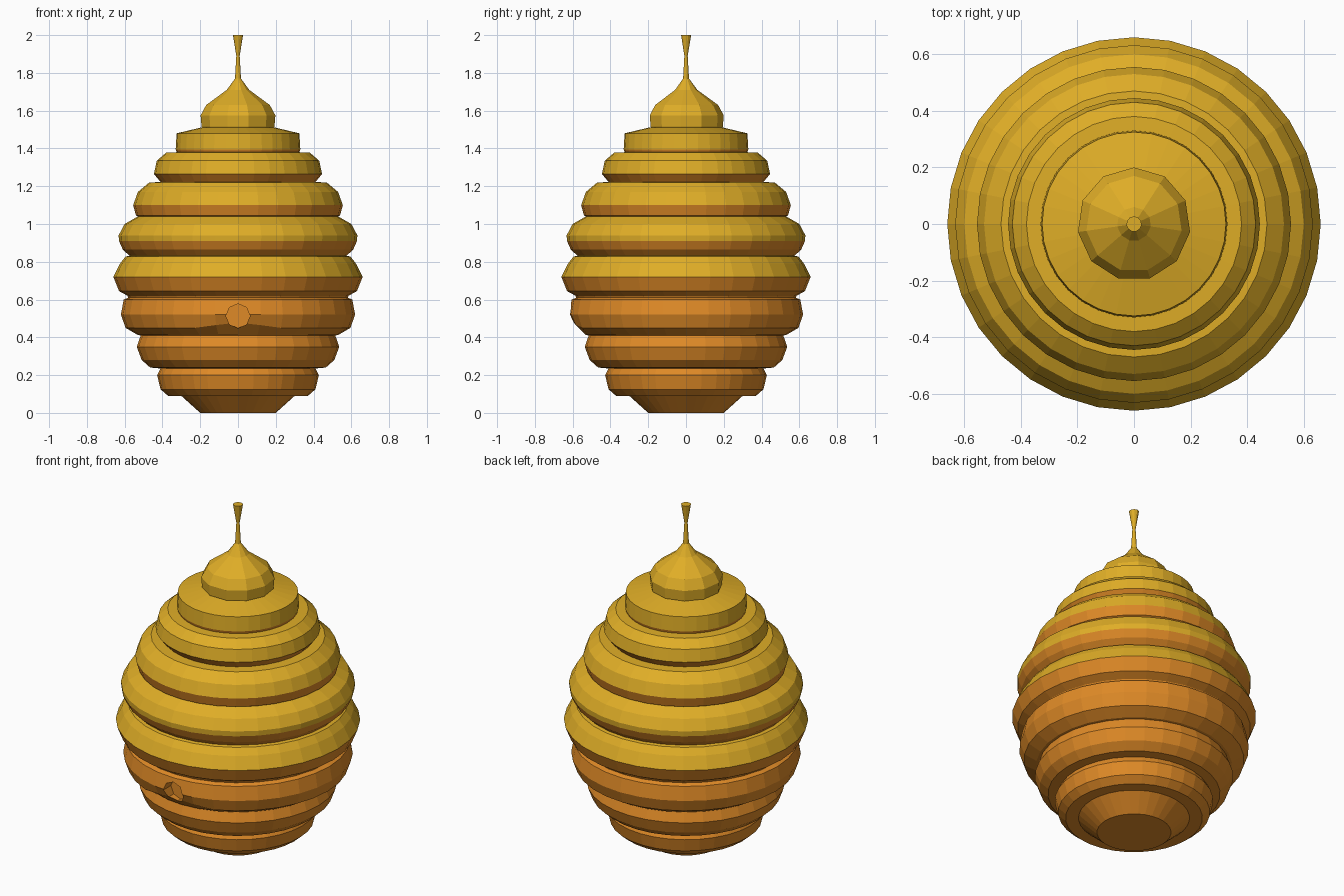
import bpy, bmesh, math

if "Cube" in bpy.data.objects:
    bpy.data.objects.remove(bpy.data.objects["Cube"])


def material(name, rgb):
    m = bpy.data.materials.new(name)
    m.diffuse_color = (*rgb, 1)
    m.use_nodes = True
    m.node_tree.nodes["Principled BSDF"].inputs["Base Color"].default_value = m.diffuse_color
    return m


ORANGE = material("honey_orange", (0.74, 0.255, 0.02))
YELLOW = material("straw_yellow", (0.74, 0.42, 0.02))


def lathe(name, profile, sides):
    """Spin an (r, z) profile around z, closing both ends."""
    bm = bmesh.new()
    rings = []
    for r, z in profile:
        ring = []
        for i in range(sides):
            a = math.pi / 2 + 2 * math.pi * i / sides
            ring.append(bm.verts.new((r * math.cos(a), r * math.sin(a), z)))
        rings.append(ring)
    for lo, hi in zip(rings, rings[1:]):
        for i in range(sides):
            j = (i + 1) % sides
            bm.faces.new((lo[i], lo[j], hi[j], hi[i]))
    bm.faces.new(rings[0][::-1])
    bm.faces.new(rings[-1])
    # orange on the lower hive and every underside, yellow elsewhere
    for f in bm.faces:
        f.normal_update()
        z = f.calc_center_median().z
        under = f.normal.z < -0.2 and z < 1.45
        f.material_index = 0 if z < 0.615 or under else 1
    # lip under the entrance is lifted a little
    for v in bm.verts:
        if abs(v.co.z - 0.45) < 0.001 and v.co.y < 0 and abs(v.co.x) < 0.2:
            v.co.z += 0.028 * (1 - abs(v.co.x) / 0.25)
    me = bpy.data.meshes.new(name)
    bm.to_mesh(me)
    bm.free()
    me.materials.append(ORANGE)
    me.materials.append(YELLOW)
    ob = bpy.data.objects.new(name, me)
    bpy.context.collection.objects.link(ob)
    return ob


# stacked bulging rings of the hive
hive = lathe("hive_body", [
    (.20, 0), (.30, .09), (.37, .09), (.41, .125), (.428, .20), (.41, .235),
    (.465, .24), (.51, .28), (.536, .35), (.515, .41),
    (.53, .412), (.595, .45), (.62, .52), (.605, .60),
    (.58, .61), (.585, .62), (.63, .645), (.66, .72), (.625, .79), (.595, .828),
    (.575, .832), (.61, .865), (.63, .91), (.632, .94), (.60, 1.0), (.53, 1.04),
    (.54, 1.045), (.555, 1.10), (.53, 1.17), (.47, 1.22),
    (.41, 1.222), (.445, 1.265), (.43, 1.335), (.38, 1.378),
    (.325, 1.38), (.33, 1.395), (.325, 1.48), (.19, 1.512)], 32)

# rounded cap drawn up into a hanging stem
lathe("cap_and_stem", [
    (.19, 1.505), (.195, 1.515), (.20, 1.575), (.17, 1.63), (.06, 1.71),
    (.016, 1.77), (.009, 1.89), (.027, 2.0)], 11)

# entrance hole cut into the front
bpy.ops.mesh.primitive_cylinder_add(vertices=8, radius=.064, depth=.2,
                                    location=(0, -.64, .513),
                                    rotation=(math.pi / 2, 0, math.pi))
cutter = bpy.context.object
cutter.name = "entrance_cutter"
cutter.data.materials.append(ORANGE)
cutter.hide_render = True
cutter.hide_set(True)
cut = hive.modifiers.new("entrance", 'BOOLEAN')
cut.operation = 'DIFFERENCE'
cut.solver = 'EXACT'
cut.object = cutter
